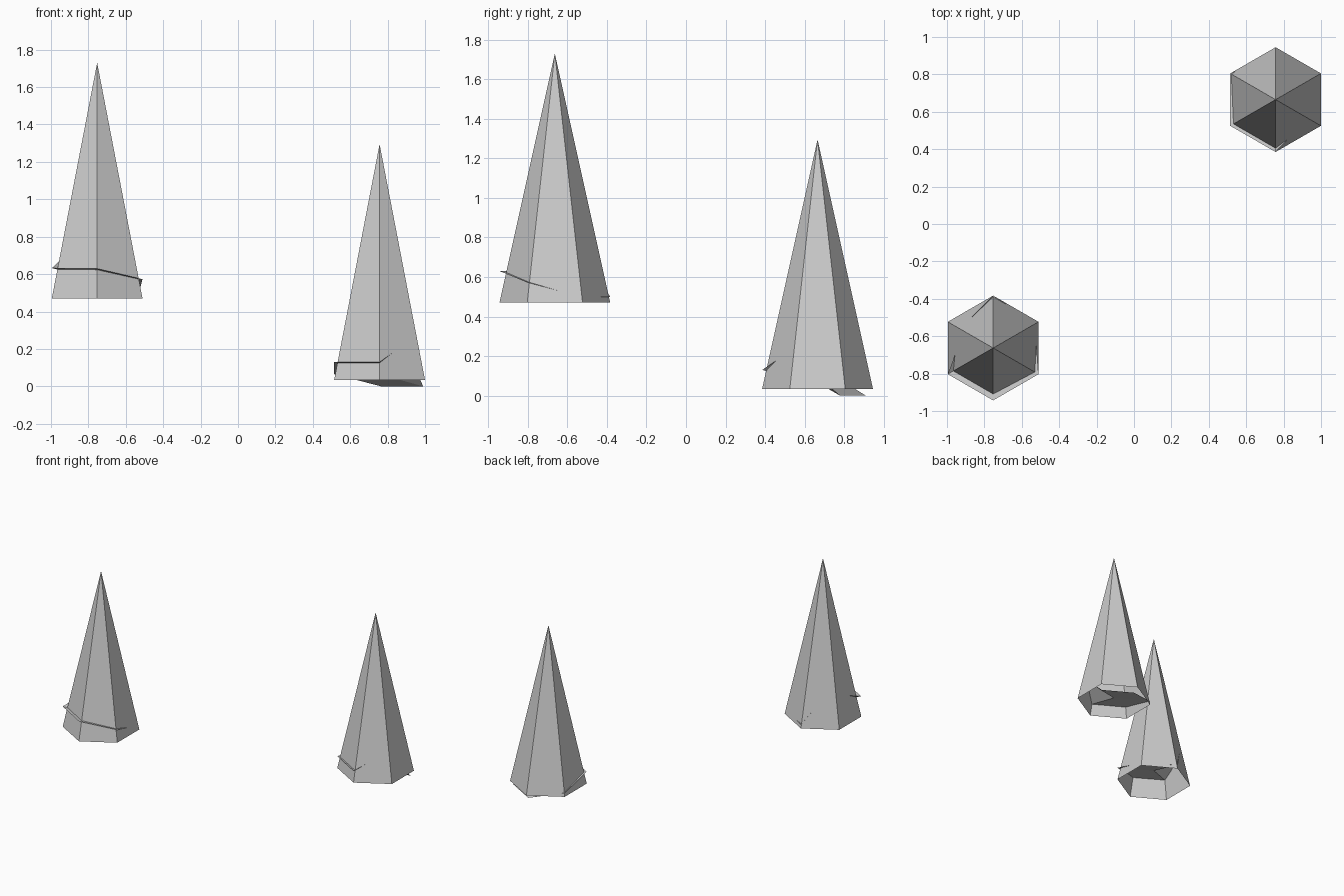
import bpy, bmesh, math

if "Cube" in bpy.data.objects:
    bpy.data.objects.remove(bpy.data.objects["Cube"])

SIDES, RADIUS, HEIGHT = 6, 0.28, 1.26


def ring_xy(cx, cy, i, r=RADIUS):
    a = math.radians(30 + 60 * i)
    return cx + r * math.cos(a), cy + r * math.sin(a)


def finish(bm, name):
    mesh = bpy.data.meshes.new(name)
    bm.to_mesh(mesh)
    bm.free()
    bpy.context.collection.objects.link(bpy.data.objects.new(name, mesh))


def fan(name, rim, tip, downward=False):
    """Triangles from a rim of points to one central point."""
    bm = bmesh.new()
    vs = [bm.verts.new(p) for p in rim]
    t = bm.verts.new(tip)
    for i in range(len(vs)):
        a, b = vs[i], vs[(i + 1) % len(vs)]
        bm.faces.new((b, a, t) if downward else (a, b, t))
    finish(bm, name)


def treetop(side, cx, cy, base, cap_z, centre_z, moved):
    # open six-sided cone
    rim = [(*ring_xy(cx, cy, i), base) for i in range(SIDES)]
    fan(side + "_foliage_cone", rim, (cx, cy, base + HEIGHT))
    # uneven underside panel; some corners are pulled inward
    cap = [(*ring_xy(cx, cy, i), cap_z[i]) for i in range(SIDES)]
    for i, (x, y) in moved.items():
        cap[i] = (x, y, cap_z[i])
    fan(side + "_underside", cap, (cx, cy, centre_z), downward=True)


# corner order: 30, 90, 150, 210, 270, 330 degrees
treetop("left", -0.753, -0.663, 0.47,
        [0.50, 0.50, 0.73, 0.632, 0.63, 0.573], 0.575,
        {0: (-0.53, -0.53), 2: (-0.89, -0.52)})
treetop("right", 0.757, 0.665, 0.035,
        [0.0, 0.0, 0.065, 0.13, 0.13, 0.225], 0.065,
        {0: (0.99, 0.78), 1: (0.765, 0.91), 5: (0.89, 0.525)})
